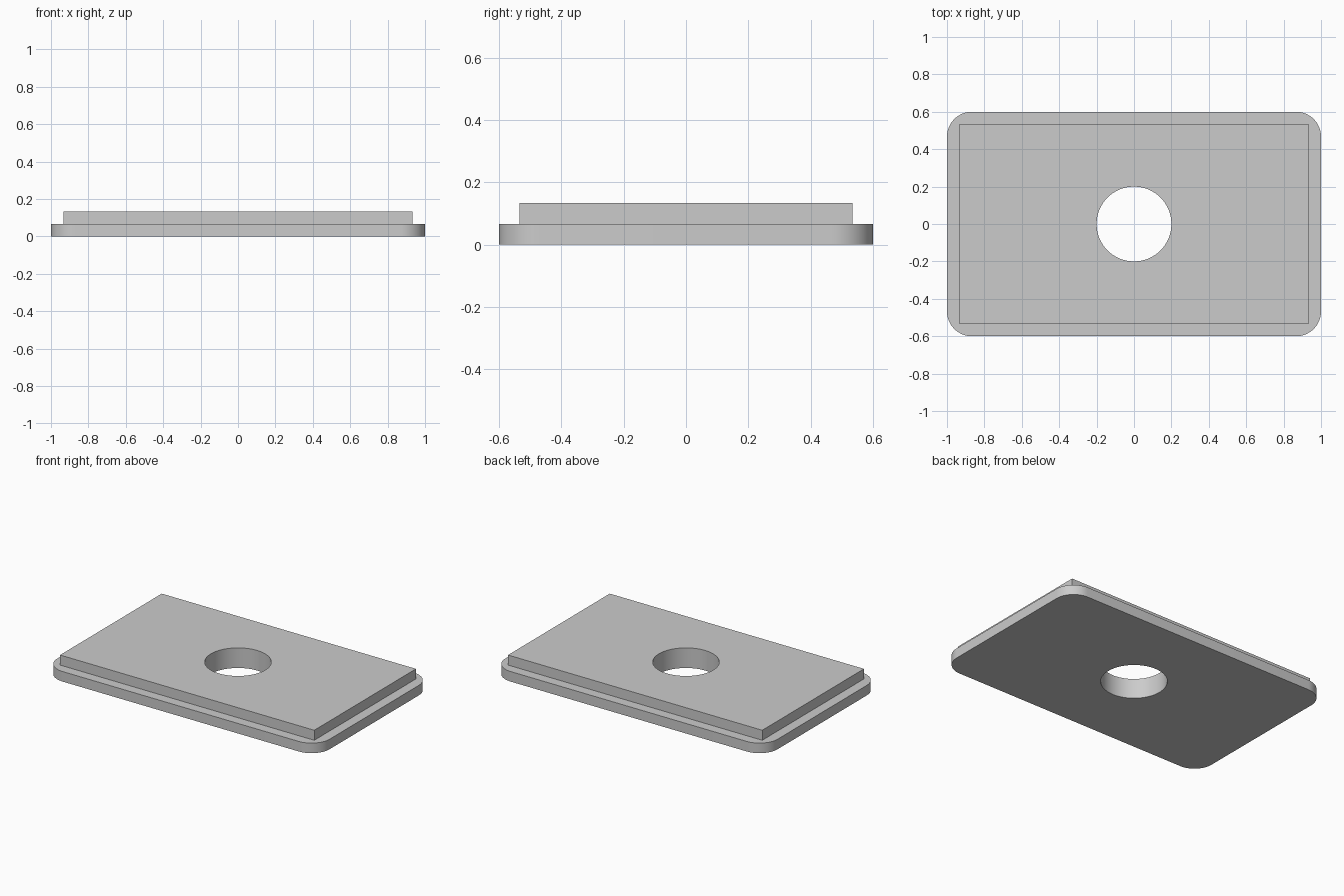
import bpy
import math

cube = bpy.data.objects.get("Cube")
if cube:
    bpy.data.objects.remove(cube, do_unlink=True)

STEP = 2 / 30            # ledge height, ledge width and block rise
LENGTH, WIDTH = 2.0, 1.2
CORNER = 2 * STEP
HOLE_RADIUS = 0.2

grey = bpy.data.materials.new("light_grey")
grey.use_nodes = True
colour = (0.6, 0.6, 0.6, 1)
grey.diffuse_color = colour
grey.node_tree.nodes["Principled BSDF"].inputs["Base Color"].default_value = colour


def box(name, size_x, size_y, bottom, top):
    bpy.ops.mesh.primitive_cube_add(size=1, location=(0, 0, (bottom + top) / 2))
    obj = bpy.context.object
    obj.name = name
    obj.scale = (size_x, size_y, top - bottom)
    bpy.ops.object.transform_apply(location=True, rotation=False, scale=True)
    obj.data.materials.append(grey)
    return obj


def combine(body, tool, operation):
    tool.hide_render = True
    mod = body.modifiers.new(operation.lower(), "BOOLEAN")
    mod.operation = operation
    mod.solver = "EXACT"
    mod.object = tool
    bpy.context.view_layer.objects.active = body
    bpy.ops.object.modifier_apply(modifier=mod.name)
    bpy.data.objects.remove(tool, do_unlink=True)


# Base plate with rounded vertical corners
plate = box("stepped_plate", LENGTH, WIDTH, 0, STEP)
weights = plate.data.attributes.new("bevel_weight_edge", "FLOAT", "EDGE")
for edge in plate.data.edges:
    a, b = (plate.data.vertices[i].co for i in edge.vertices)
    weights.data[edge.index].value = float(abs(a.z - b.z) > STEP / 2)
bevel = plate.modifiers.new("rounded_corners", "BEVEL")
bevel.limit_method = "WEIGHT"
bevel.width = CORNER
bevel.segments = 16
bpy.ops.object.modifier_apply(modifier=bevel.name)

# Raised sharp-cornered block, sunk into the plate so they fuse
block = box("raised_block", LENGTH - 2 * STEP, WIDTH - 2 * STEP, STEP / 2, 2 * STEP)
combine(plate, block, "UNION")

# Round hole through both levels
bpy.ops.mesh.primitive_cylinder_add(vertices=96, radius=HOLE_RADIUS, depth=1)
cutter = bpy.context.object
cutter.name = "hole_cutter"
cutter.data.materials.append(grey)
combine(plate, cutter, "DIFFERENCE")

# Smooth the curved walls, keep the rims crisp
bpy.ops.object.select_all(action="DESELECT")
plate.select_set(True)
bpy.context.view_layer.objects.active = plate
bpy.ops.object.shade_smooth_by_angle(angle=math.radians(30))
